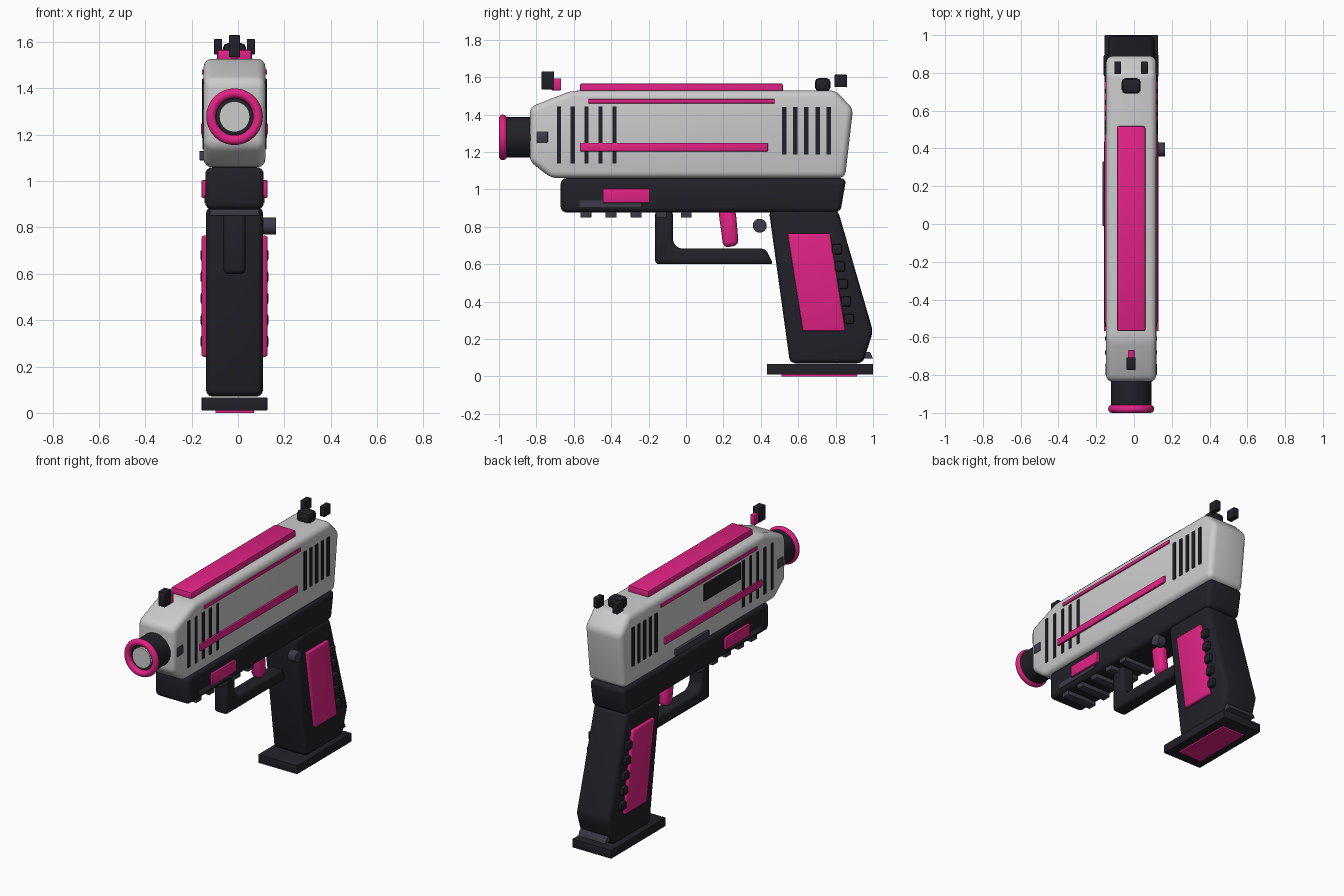
import bpy, bmesh, math
from mathutils import Matrix

if "Cube" in bpy.data.objects:
    bpy.data.objects.remove(bpy.data.objects["Cube"])

CX = -0.015  # centre line of the body (the side button shifts the bounds)


def material(name, rgb):
    m = bpy.data.materials.new(name)
    m.diffuse_color = (*rgb, 1)
    m.use_nodes = True
    m.node_tree.nodes["Principled BSDF"].inputs["Base Color"].default_value = m.diffuse_color
    return m


DARK = material("dark", (0.015, 0.015, 0.021))
GREY = material("slate", (0.045, 0.045, 0.065))
PINK = material("pink", (0.75, 0.016, 0.23))
LIGHT = material("light", (0.62, 0.62, 0.65))


def finish(bm, name, mat, bevel=0, segs=3, mirror=False):
    bmesh.ops.recalc_face_normals(bm, faces=bm.faces)
    if bevel:
        edges = [e for e in bm.edges if e.calc_face_angle(0) > 0.3]
        bmesh.ops.bevel(bm, geom=edges, offset=bevel, segments=segs, profile=0.5,
                        affect='EDGES', clamp_overlap=False)
    me = bpy.data.meshes.new(name)
    bm.to_mesh(me)
    bm.free()
    ob = bpy.data.objects.new(name, me)
    ob.location.x = CX
    bpy.context.collection.objects.link(ob)
    me.materials.append(mat)
    if mirror:
        ob.modifiers.new("Mirror", 'MIRROR')
    bpy.ops.object.select_all(action='DESELECT')
    ob.select_set(True)
    bpy.context.view_layer.objects.active = ob
    bpy.ops.object.shade_smooth_by_angle(angle=math.radians(35))
    return ob


def prism(name, pts, x0, x1, mat, bevel=0.0, segs=3, mirror=False):
    """Side profile of (y, z) points extruded across x."""
    bm = bmesh.new()
    face = bm.faces.new([bm.verts.new((x0, y, z)) for y, z in pts])
    new = bmesh.ops.extrude_face_region(bm, geom=[face])["geom"]
    bmesh.ops.translate(bm, vec=(x1 - x0, 0, 0),
                        verts=[v for v in new if isinstance(v, bmesh.types.BMVert)])
    if face.is_valid and len(bm.faces) == len(pts) + 1:
        bm.faces.new([v for v in bm.verts if abs(v.co.x - x0) < 1e-6])
    return finish(bm, name, mat, bevel, segs, mirror)


def box(name, y0, y1, z0, z1, x0, x1, mat, bevel=0.0, segs=2, mirror=False):
    return prism(name, [(y0, z0), (y1, z0), (y1, z1), (y0, z1)], x0, x1, mat, bevel, segs, mirror)


def cylinder(name, centre, radius, depth, axis, mat, bevel=0.0, sides=32):
    bm = bmesh.new()
    rot = Matrix.Rotation(math.pi / 2, 4, axis)
    bmesh.ops.create_cone(bm, cap_ends=True, segments=sides, radius1=radius, radius2=radius,
                          depth=depth, matrix=Matrix.Translation(centre) @ rot)
    return finish(bm, name, mat, bevel)


# Main bodies
prism("slide", [(-0.835, 1.15), (-0.72, 1.06), (0.85, 1.06), (0.893, 1.43),
                (0.80, 1.528), (-0.61, 1.528), (-0.835, 1.44)], -0.133, 0.133, LIGHT, 0.035, 4)
prism("frame", [(-0.67, 0.877), (0.825, 0.877), (0.857, 1.06), (-0.67, 1.06)],
      -0.126, 0.126, DARK, 0.03, 4)
prism("grip", [(0.443, 0.89), (0.556, 0.07), (0.945, 0.07), (1.0, 0.24), (0.812, 0.89)],
      -0.123, 0.123, DARK, 0.03, 4)

# Magazine base
box("base_plate", 0.433, 1.0, 0.01, 0.067, -0.142, 0.142, DARK, 0.004)
box("base_inset", 0.51, 0.915, 0.0, 0.02, -0.083, 0.083, PINK)
prism("grip_heel_bar", [(0.93, 0.095), (1.0, 0.095), (0.985, 0.13), (0.93, 0.135)],
      -0.1, 0.1, GREY, 0.003)

# Grip panels and finger bumps
prism("grip_panel", [(0.543, 0.765), (0.77, 0.765), (0.853, 0.242), (0.625, 0.242)],
      0.11, 0.142, PINK, 0.01, mirror=True)
for i in range(5):
    y, z = 0.807 + i * 0.0158, 0.68 - i * 0.093
    box(f"grip_bump_{i + 1}", y - 0.027, y + 0.027, z - 0.027, z + 0.027,
        0.1, 0.146, DARK, 0.01, mirror=True)

# Trigger group
arc = [(-0.015 - 0.055 * math.sin(a), 0.738 - 0.055 * math.cos(a))
       for a in [math.radians(15 * i) for i in range(7)]]
prism("trigger_guard", [(-0.165, 0.885), (-0.165, 0.6), (0.468, 0.6), (0.425, 0.683)]
      + arc + [(-0.07, 0.885)], -0.048, 0.048, DARK, 0.02)
prism("trigger", [(0.172, 0.895), (0.265, 0.895), (0.282, 0.702), (0.2, 0.687)],
      -0.036, 0.036, PINK, 0.028)
cylinder("side_button", (0.151, 0.394, 0.806), 0.037, 0.058, 'Y', GREY, 0.004)

# Accessory rail and frame side details
for i in range(5):
    y = -0.535 + i * 0.134
    box(f"rail_bar_{i + 1}", y - 0.029, y + 0.029, 0.85, 0.885, -0.107, 0.107, GREY, 0.003)
box("frame_strip", -0.57, -0.24, 0.905, 0.94, 0.11, 0.13, GREY, mirror=True)
box("frame_badge", -0.445, -0.195, 0.928, 1.004, 0.11, 0.142, PINK, 0.004, mirror=True)

# Slide side details
for i in range(5):
    y = -0.68 + i * 0.0745
    box(f"front_slot_{i + 1}", y - 0.011, y + 0.011, 1.138, 1.443, 0.12, 0.138, DARK, mirror=True)
    y = 0.524 + i * 0.06
    box(f"rear_slot_{i + 1}", y - 0.012, y + 0.012, 1.187, 1.44, 0.12, 0.14, DARK, mirror=True)
box("lower_stripe", -0.567, 0.438, 1.203, 1.248, 0.12, 0.145, PINK, 0.004, mirror=True)
box("upper_stripe", -0.524, 0.476, 1.46, 1.482, 0.115, 0.141, PINK, 0.003, mirror=True)
box("nose_pin", -0.802, -0.737, 1.247, 1.312, 0.11, 0.137, GREY, 0.008, mirror=True)
box("ejection_port", -0.35, 0.03, 1.33, 1.44, -0.138, -0.12, DARK)
box("slide_stop", -0.01, 0.33, 1.09, 1.13, -0.152, -0.12, GREY, 0.004)

# Top rib and sights
box("top_rib", -0.567, 0.518, 1.51, 1.567, -0.075, 0.075, PINK, 0.01)
box("front_sight", -0.772, -0.706, 1.535, 1.63, -0.024, 0.024, DARK, 0.003)
box("front_sight_insert", -0.72, -0.668, 1.53, 1.593, -0.017, 0.017, PINK, 0.003)
box("rear_sight", 0.794, 0.86, 1.547, 1.613, 0.053, 0.088, DARK, 0.003, mirror=True)
box("hammer", 0.69, 0.772, 1.525, 1.595, -0.05, 0.05, DARK, 0.02)

# Barrel and muzzle
cylinder("barrel", (0, -0.87, 1.278), 0.108, 0.19, 'X', DARK)
cylinder("muzzle_core", (0, -0.97, 1.278), 0.066, 0.025, 'X', LIGHT)
bpy.ops.mesh.primitive_torus_add(location=(CX, -0.979, 1.278), rotation=(math.pi / 2, 0, 0),
                                 major_radius=0.101, minor_radius=0.021,
                                 major_segments=48, minor_segments=16)
ring = bpy.context.object
ring.name = "muzzle_ring"
ring.data.materials.append(PINK)
bpy.ops.object.shade_smooth()
